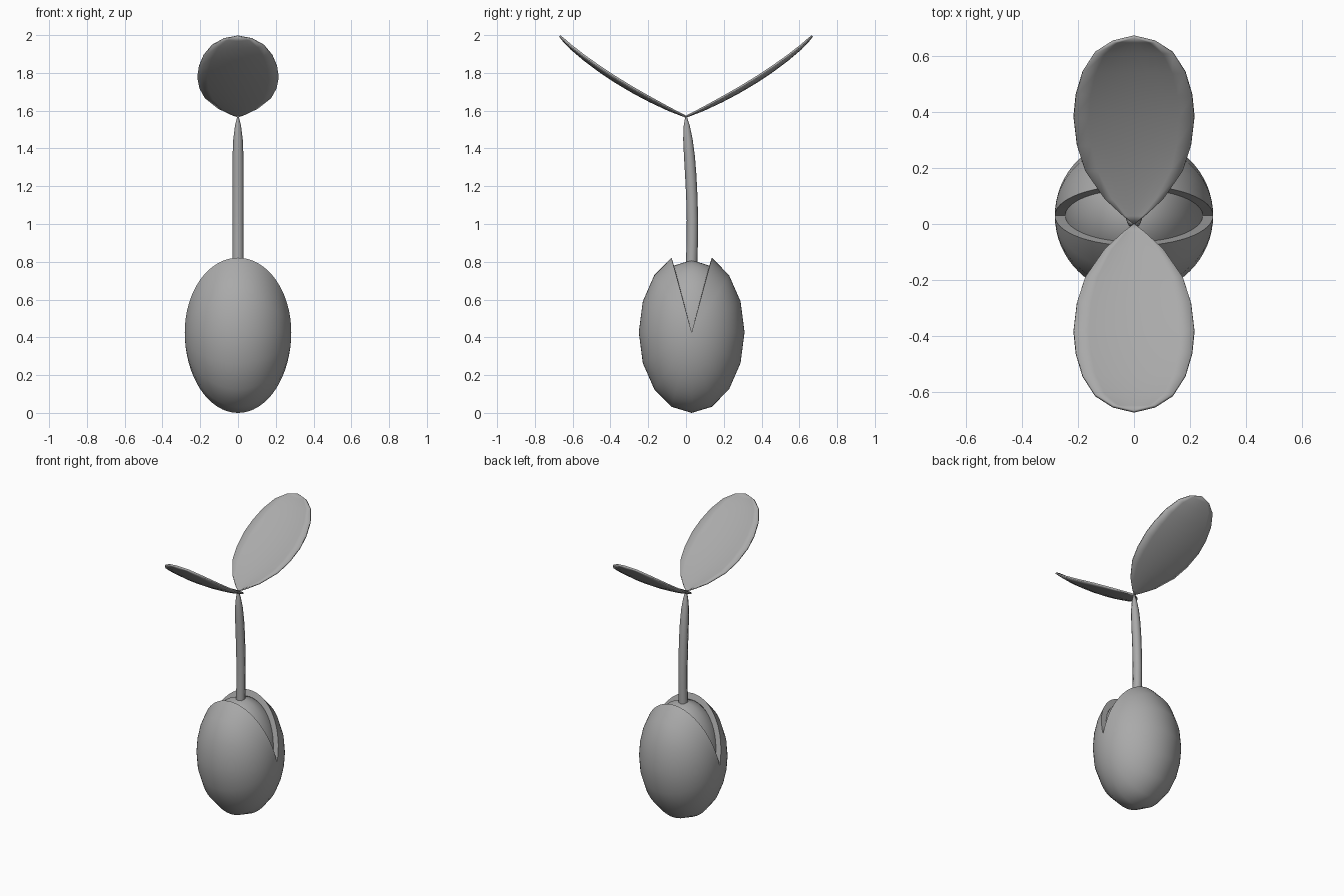
import bpy, bmesh
from math import sin, cos, pi, radians
from mathutils import Vector

if "Cube" in bpy.data.objects:
    bpy.data.objects.remove(bpy.data.objects["Cube"], do_unlink=True)

grey = bpy.data.materials.new("plain_grey")
grey.use_nodes = True
grey.diffuse_color = (0.4, 0.4, 0.4, 1)
grey.node_tree.nodes["Principled BSDF"].inputs["Base Color"].default_value = grey.diffuse_color

CENTRE = Vector((0, 0.03, 0.427))
STEP = 2 * pi / 16


def add_grid(bm, rows):
    """Skin a list of equally long rows of points with quads."""
    verts = [[bm.verts.new(p) for p in row] for row in rows]
    for a, b in zip(verts, verts[1:]):
        for i in range(len(a) - 1):
            bm.faces.new((a[i], a[i + 1], b[i + 1], b[i]))


def finish(name, bm, angle=40, thickness=0):
    bmesh.ops.remove_doubles(bm, verts=bm.verts, dist=1e-5)
    bmesh.ops.recalc_face_normals(bm, faces=bm.faces)
    mesh = bpy.data.meshes.new(name)
    bm.to_mesh(mesh)
    bm.free()
    obj = bpy.data.objects.new(name, mesh)
    bpy.context.collection.objects.link(obj)
    mesh.materials.append(grey)
    if thickness:
        mod = obj.modifiers.new("thickness", 'SOLIDIFY')
        mod.thickness = thickness
        mod.offset = 0
    bpy.ops.object.select_all(action='DESELECT')
    bpy.context.view_layer.objects.active = obj
    obj.select_set(True)
    bpy.ops.object.shade_smooth_by_angle(angle=radians(angle))
    return obj


def meridian(phi, size):
    """Half ellipse from the right pole to the left pole, turned about x."""
    rx, ry, rz = size
    arc = [pi * i / 32 for i in range(33)]
    return [CENTRE + Vector((-rx * cos(s), ry * sin(s) * sin(phi), rz * sin(s) * cos(phi)))
            for s in arc]


# Split seed coat: a thick shell with a wedge open at the top
OUTER = (0.282, 0.28, 0.427)
INNER = (0.245, 0.245, 0.383)
bm = bmesh.new()
for size in (OUTER, INNER):
    add_grid(bm, [meridian(STEP * k, size) for k in range(1, 16)])
for k in (1, 15):
    add_grid(bm, [meridian(STEP * k, OUTER), meridian(STEP * k, INNER)])
finish("seed_coat", bm)

# Kernel inside the coat
bm = bmesh.new()
kernel = [r * 0.997 for r in INNER]
add_grid(bm, [meridian(STEP * k, kernel) for k in range(17)])
finish("seed_kernel", bm)

# Stem: z, centre y, radius
stem = [(0.72, 0.027, 0.03), (0.9, 0.033, 0.03), (1.02, 0.034, 0.03),
        (1.14, 0.031, 0.03), (1.26, 0.025, 0.03), (1.36, 0.018, 0.029),
        (1.45, 0.01, 0.025), (1.52, 0.004, 0.016), (1.57, 0, 0.004)]
bm = bmesh.new()
add_grid(bm, [[Vector((r * cos(pi * i / 4), y + r * sin(pi * i / 4), z)) for i in range(9)]
              for z, y, r in stem])
bmesh.ops.remove_doubles(bm, verts=bm.verts, dist=1e-5)
bmesh.ops.holes_fill(bm, edges=bm.edges, sides=8)
finish("stem", bm, 50)

# Leaves: distance along y, half width, rim height
outline = [(0, 0, 1.568), (0.03, 0.04, 1.584), (0.09, 0.105, 1.615), (0.19, 0.174, 1.67),
           (0.28, 0.203, 1.721), (0.38, 0.215, 1.782), (0.46, 0.207, 1.835),
           (0.54, 0.183, 1.892), (0.61, 0.138, 1.946), (0.65, 0.075, 1.981), (0.668, 0, 1.995)]
for name, side in (("front_leaf", -1), ("back_leaf", 1)):
    bm = bmesh.new()
    rows = []
    for y, w, z in outline:
        row = []
        for i in range(9):
            u = i / 4 - 1
            dip = 0.026 * w / 0.215 * (1 - u * u)
            row.append(Vector((w * u, side * y, z - dip)))
        rows.append(row)
    add_grid(bm, rows)
    finish(name, bm, 40, 0.01)
